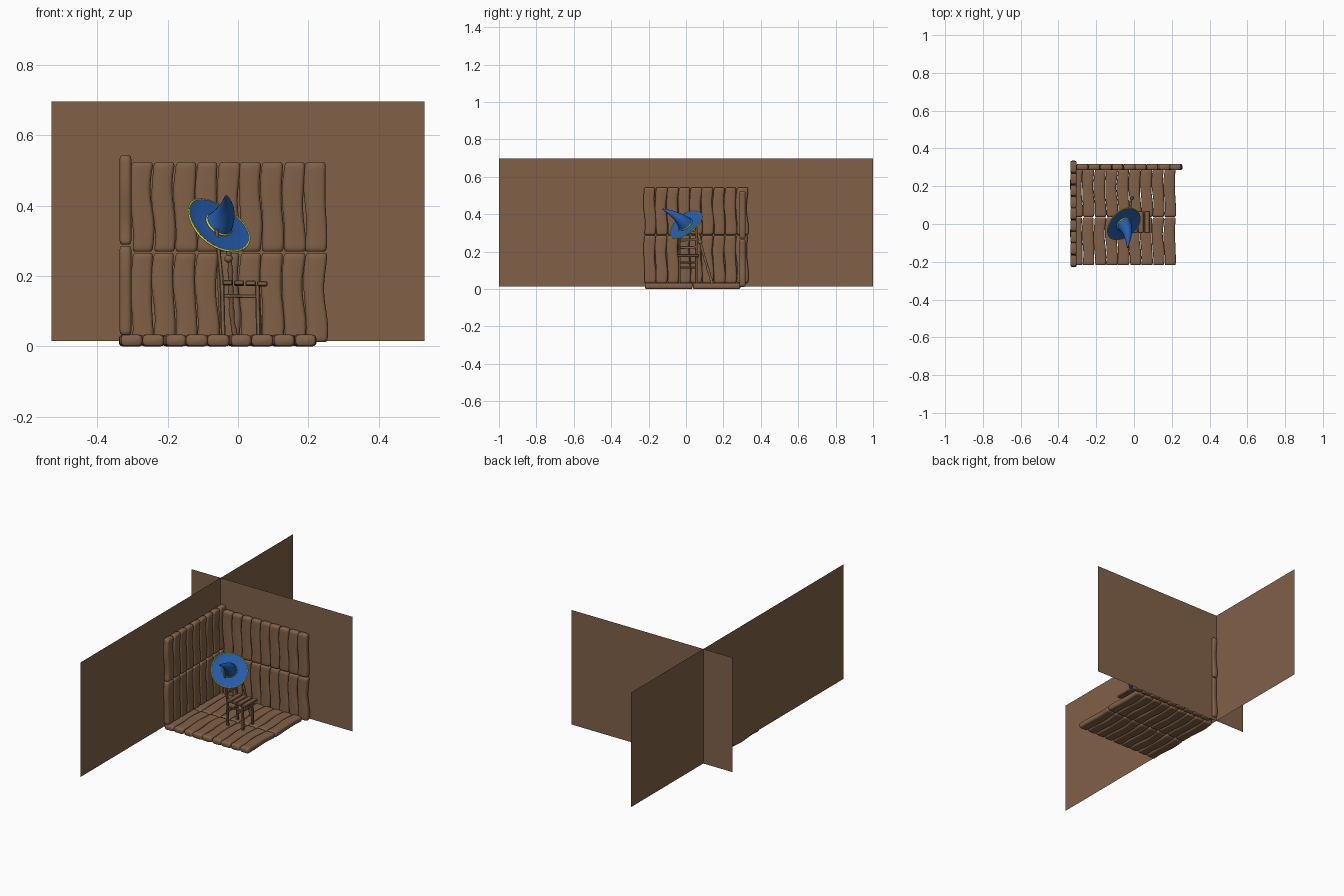
import bpy, bmesh, math, random
from mathutils import Vector, Matrix

if "Cube" in bpy.data.objects:
    bpy.data.objects.remove(bpy.data.objects["Cube"])

random.seed(4)


def mat(name, col):
    m = bpy.data.materials.new(name)
    m.diffuse_color = (*col, 1)
    m.use_nodes = True
    m.node_tree.nodes["Principled BSDF"].inputs["Base Color"].default_value = m.diffuse_color
    return m


WOOD = mat("brown wood", (0.22, 0.12, 0.064))
BLUE = mat("blue felt", (0.018, 0.11, 0.43))
YELLOW = mat("yellow trim", (0.68, 0.72, 0.01))


def finish(name, bm, material, angle=50):
    bmesh.ops.recalc_face_normals(bm, faces=bm.faces)
    me = bpy.data.meshes.new(name)
    bm.to_mesh(me)
    bm.free()
    ob = bpy.data.objects.new(name, me)
    bpy.context.collection.objects.link(ob)
    me.materials.append(material)
    bpy.ops.object.select_all(action='DESELECT')
    ob.select_set(True)
    bpy.context.view_layer.objects.active = ob
    bpy.ops.object.shade_smooth_by_angle(angle=math.radians(angle))
    return ob


def skin(bm, rings, caps=True):
    """Join rings of points into a tube."""
    vs = [[bm.verts.new(p) for p in r] for r in rings]
    n = len(vs[0])
    for a, b in zip(vs, vs[1:]):
        for i in range(n):
            j = (i + 1) % n
            bm.faces.new((a[i], a[j], b[j], b[i]))
    if caps:
        bm.faces.new(vs[0])
        bm.faces.new(vs[-1])


def tube(name, pts, radii, material, n=10):
    bm = bmesh.new()
    pts = [Vector(p) for p in pts]
    rings = []
    for i, p in enumerate(pts):
        d = pts[min(i + 1, len(pts) - 1)] - pts[max(i - 1, 0)]
        q = Vector((0, 0, 1)).rotation_difference(d)
        rings.append([p + q @ Vector((radii[i] * math.cos(k * math.tau / n),
                                      radii[i] * math.sin(k * math.tau / n), 0)) for k in range(n)])
    skin(bm, rings)
    return finish(name, bm, material)


def bezier(ctrl, steps):
    out = []
    for s in range(steps + 1):
        t, p = s / steps, [Vector(c) for c in ctrl]
        while len(p) > 1:
            p = [a.lerp(b, t) for a, b in zip(p, p[1:])]
        out.append(p[0])
    return out


# Plank panels: wavy rounded boards in two rows; place(u, v, w) maps to world
def panel(name, u0, v0, length, place, thick=0.033, count=9, width=0.0617):
    bm = bmesh.new()
    for row in range(2):
        for k in range(count):
            ph = 0.5 + random.uniform(-0.5, 0.5)
            amp = random.uniform(0.003, 0.005)
            wob = random.uniform(0, 6)
            uc = u0 + width * (k + 0.5)
            rings = []
            for s in [0, 0.012, 0.04] + [i / 12 for i in range(1, 12)] + [0.96, 0.988, 1]:
                e = min(s, 1 - s)
                cap = 0.7 if e == 0 else 0.9 if e < 0.02 else 1
                hw = width * 0.485 + 0.0012 * math.sin(9 * s + wob) - (1 - cap) * 0.018
                ht = thick / 2 * cap
                c = uc + amp * math.sin(math.tau * s + ph)
                v = v0 + length * (row + s * 0.985 + 0.0075)
                r = 0.011
                ring = []
                for qx, qy, a0 in ((1, 1, 0), (-1, 1, 90), (-1, -1, 180), (1, -1, 270)):
                    for da in (0, 30, 60, 90):
                        a = math.radians(a0 + da)
                        ring.append(place(c + qx * (hw - r) + r * math.cos(a), v,
                                          qy * max(ht - r, 0) + min(r, ht) * math.sin(a)))
                rings.append(ring)
            skin(bm, rings)
    return finish(name, bm, WOOD)


panel("floor_planks", -0.335, -0.22, 0.256, lambda u, v, w: Vector((u, v, w + 0.0165)))
panel("back_wall_planks", -0.304, 0.01, 0.2575, lambda u, v, w: Vector((u, w + 0.3015, v)))
panel("left_wall_planks", -0.225, 0.031, 0.257, lambda u, v, w: Vector((w - 0.320, u, v)))

# Large flat backdrop sheets behind both walls
for name, pts in (
    ("back_sheet", [(-.53, .3185), (.53, .3185)]),
    ("left_sheet", [(-.337, -1), (-.337, 1)]),
):
    bm = bmesh.new()
    (ax, ay), (bx, by) = pts
    bm.faces.new([bm.verts.new(p) for p in
                  ((ax, ay, .015), (bx, by, .015), (bx, by, .697), (ax, ay, .697))])
    finish(name, bm, WOOD)


# Chair, facing +x
def bar(name, a, b, w, h):
    a, b = Vector(a), Vector(b)
    bm = bmesh.new()
    bmesh.ops.create_cube(bm, size=1)
    d = b - a
    bmesh.ops.scale(bm, vec=(w, h, d.length), verts=bm.verts)
    bmesh.ops.bevel(bm, geom=list(bm.edges), offset=min(w, h) * 0.2, segments=1, affect='EDGES')
    q = Vector((0, 0, 1)).rotation_difference(d)
    bmesh.ops.transform(bm, matrix=Matrix.Translation((a + b) / 2) @ q.to_matrix().to_4x4(), verts=bm.verts)
    return finish(name, bm, WOOD, 30)


YL, YR = -0.035, 0.055
for side, y in (("left", YL), ("right", YR)):
    bar("back_leg_" + side, (-0.042, y, 0.03), (-0.046, y, 0.19), 0.013, 0.013)
    bar("back_post_" + side, (-0.046, y, 0.185), (-0.062, y, 0.335), 0.012, 0.012)
    bar("front_leg_" + side, (0.058, y, 0.03), (0.055, y, 0.175), 0.013, 0.013)
    bar("side_rail_" + side, (-0.045, y, 0.144), (0.055, y, 0.142), 0.010, 0.009)
bar("front_rail", (0.056, YL, 0.142), (0.056, YR, 0.142), 0.009, 0.010)
bar("rear_rail", (-0.044, YL, 0.115), (-0.044, YR, 0.115), 0.009, 0.010)
for i in range(4):
    x = -0.03 + i * 0.033
    bar("seat_slat", (x, YL - 0.012, 0.182 - i * 0.001), (x, YR + 0.014, 0.18 - i * 0.001), 0.029, 0.014)
for z in (0.222, 0.262, 0.302):
    x = -0.046 - (z - 0.185) * 0.107
    bar("back_rung", (x, YL, z), (x, YR, z + 0.002), 0.008, 0.014)

# Crooked staff leaning on the chair back
path = bezier([(-0.008, 0.14, 0.03), (-0.03, 0.115, 0.12), (-0.01, 0.09, 0.19), (-0.032, 0.065, 0.30)], 14)
tube("staff", path, [0.007 + 0.0012 * math.sin(i * 2.1) for i in range(15)], WOOD)
bm = bmesh.new()
bmesh.ops.create_icosphere(bm, subdivisions=2, radius=0.012,
                           matrix=Matrix.Translation((-0.027, 0.076, 0.25)))
finish("staff_knot", bm, WOOD)

# Hat: tilted brim, bent crown, yellow edging and band
C = Vector((-0.057, 0.0, 0.343))
N = Vector((0.5, -0.54, 0.67)).normalized()
M = Matrix.Translation(C) @ Vector((0, 0, 1)).rotation_difference(N).to_matrix().to_4x4()


def circle(r, h, n=40):
    return [M @ Vector((r * math.cos(i * math.tau / n), r * math.sin(i * math.tau / n),
                        h + 0.004 * (r / 0.1) ** 2 * math.cos(2 * i * math.tau / n)))
            for i in range(n)]


bm = bmesh.new()
skin(bm, [circle(*p) for p in ((0.036, -0.005), (0.07, -0.004), (0.099, 0.001),
                               (0.1, 0.004), (0.07, 0.0), (0.036, 0.003))], caps=False)
finish("hat_brim", bm, BLUE)


def ring(name, R, r, h):
    bm = bmesh.new()
    rings = [circle(R + r * math.cos(a), h + r * math.sin(a))
             for a in [k * math.tau / 8 for k in range(9)]]
    skin(bm, rings, caps=False)
    bmesh.ops.remove_doubles(bm, verts=bm.verts, dist=1e-5)
    finish(name, bm, YELLOW)


ring("brim_edging", 0.1, 0.0028, 0.0025)
ring("hat_band", 0.0385, 0.0042, 0.005)

spine = bezier([C, C + N * 0.05, C + N * 0.085 + Vector((-0.015, -0.015, 0.0)),
                Vector((-0.034, -0.125, 0.428))], 16)
radii = [0.039 * (1 - i / 16) ** 0.9 + 0.003 for i in range(17)]
tube("hat_crown", spine, radii, BLUE, 28)
